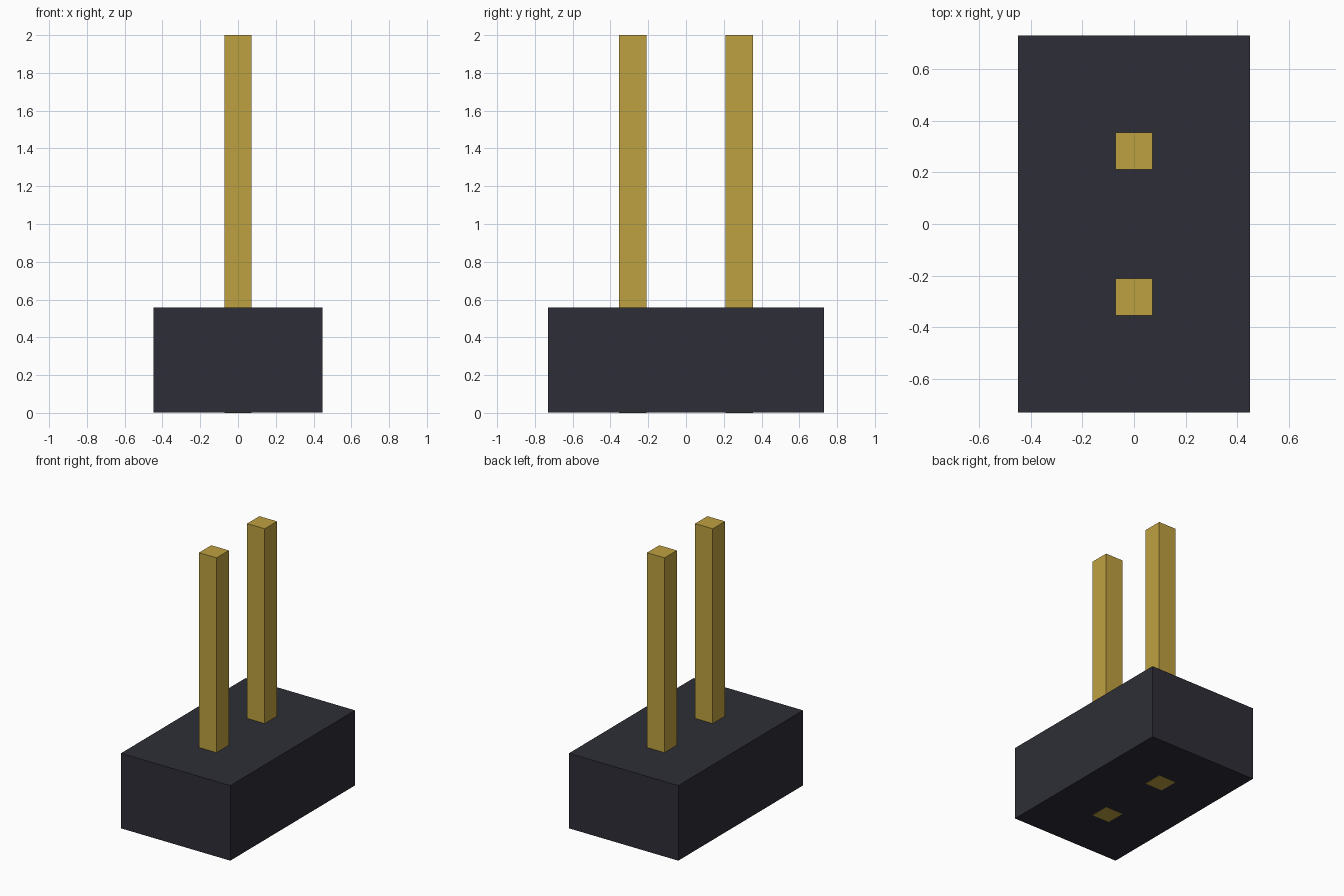
import bpy

cube = bpy.data.objects.get("Cube")
if cube:
    bpy.data.objects.remove(cube, do_unlink=True)


def make_material(name, color):
    mat = bpy.data.materials.new(name)
    mat.use_nodes = True
    mat.diffuse_color = (*color, 1)
    mat.node_tree.nodes["Principled BSDF"].inputs["Base Color"].default_value = (*color, 1)
    return mat


def box(name, x, y, z0, z1, width, depth, mat):
    bpy.ops.mesh.primitive_cube_add(size=1, location=(x, y, (z0 + z1) / 2))
    obj = bpy.context.object
    obj.name = name
    obj.scale = (width, depth, z1 - z0)
    bpy.ops.object.transform_apply(location=False, rotation=False, scale=True)
    obj.data.materials.append(mat)
    return obj


black = make_material("black plastic", (0.027, 0.027, 0.038))
gold = make_material("gold metal", (0.52, 0.355, 0.052))

# Plastic housing, a hair above the pin ends so their tips show underneath
box("housing", 0, 0, 0.001, 0.557, 0.896, 1.46, black)

# Two square pins running right through the housing
for name, side in (("front_pin", -1), ("back_pin", 1)):
    box(name, 0, side * 0.282, 0, 2, 0.144, 0.144, gold)
